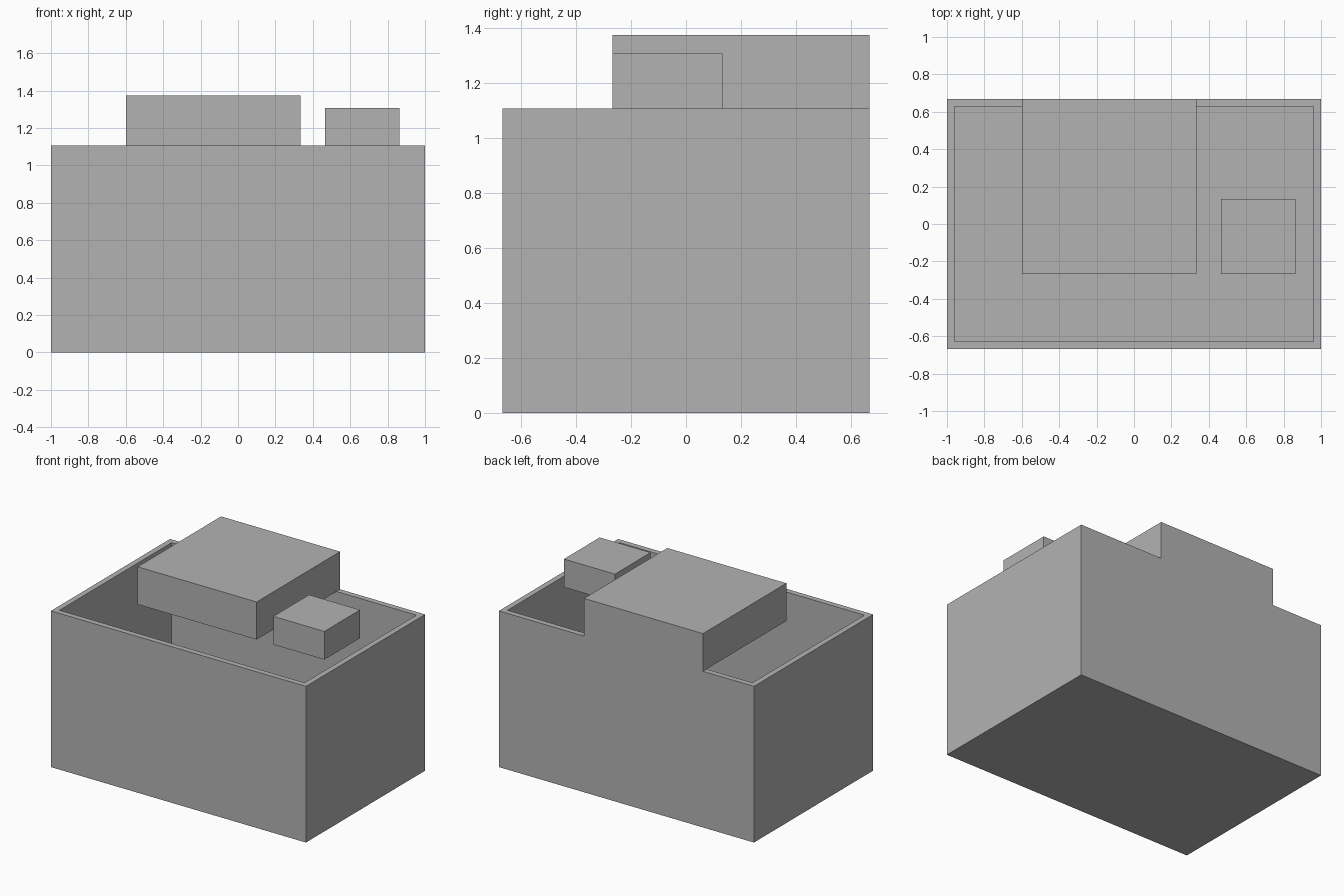
import bpy
import bmesh
from mathutils import Vector

default_cube = bpy.data.objects.get("Cube")
if default_cube:
    bpy.data.objects.remove(default_cube, do_unlink=True)

# One plain grey for the whole building
grey = bpy.data.materials.new("plain_grey")
grey.use_nodes = True
grey.diffuse_color = (0.45, 0.45, 0.45, 1)
grey.node_tree.nodes["Principled BSDF"].inputs["Base Color"].default_value = grey.diffuse_color

HALF_X, HALF_Y = 1.0, 0.667
WALL = 0.04
ROOF = 1.107


def add_box(name, low, high, open_wall=None):
    """Box between two corners; open_wall hollows it out from the top."""
    low, high = Vector(low), Vector(high)
    bm = bmesh.new()
    bmesh.ops.create_cube(bm, size=1)
    for v in bm.verts:
        v.co = (low + high) / 2 + v.co * (high - low)
    if open_wall:
        # Inset the top for the rim, then push it down to make the floor
        top = max(bm.faces, key=lambda f: f.calc_center_median().z)
        bmesh.ops.inset_region(bm, faces=[top], thickness=open_wall, use_even_offset=True)
        sunk = bmesh.ops.extrude_discrete_faces(bm, faces=[top])["faces"][0]
        for v in sunk.verts:
            v.co.z = low.z + open_wall
    bmesh.ops.recalc_face_normals(bm, faces=bm.faces)
    mesh = bpy.data.meshes.new(name)
    bm.to_mesh(mesh)
    bm.free()
    mesh.materials.append(grey)
    obj = bpy.data.objects.new(name, mesh)
    bpy.context.collection.objects.link(obj)
    return obj


# Hollow main body with thin walls and a floor slab
add_box("building_shell", (-HALF_X, -HALF_Y, 0), (HALF_X, HALF_Y, ROOF), WALL)

# Large rooftop block, flush with the back wall
add_box("large_roof_block", (-0.6, -0.267, ROOF), (0.333, HALF_Y, ROOF + 0.267))

# Small rooftop block level with the rim
add_box("small_roof_block", (0.464, -0.267, ROOF), (0.864, 0.133, ROOF + 0.2))
